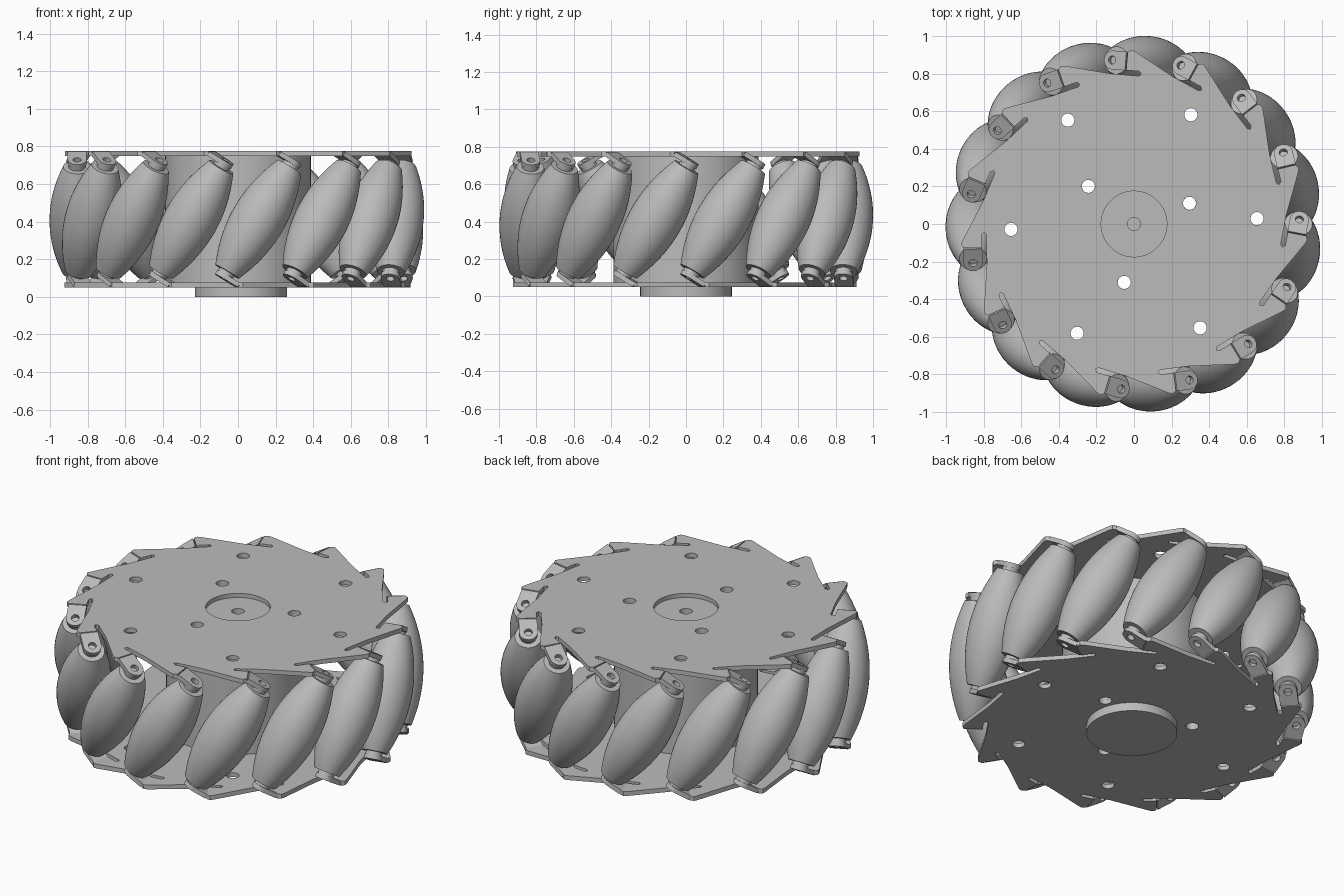
import bpy, bmesh
from math import sin, cos, pi, radians, atan2, hypot
from mathutils import Matrix

cube = bpy.data.objects.get("Cube")
if cube:
    bpy.data.objects.remove(cube, do_unlink=True)

COUNT = 15
START = radians(13.2)           # angle of the first roller
MID_Z = 0.4125                  # mid height between the plates
THICK = 0.026
AXLE_R, END_Y, END_Z = 0.86, 0.183, 0.3055
TILT = atan2(END_Y, END_Z)
AXLE = hypot(END_Y, END_Z)      # half length of a roller axle
BEND_Y = 0.11                   # where each tab folds out of the plate
PLATE_Z = 0.775 - MID_Z - THICK / 2

grey = bpy.data.materials.new("grey metal")
grey.use_nodes = True
grey.diffuse_color = (0.5, 0.5, 0.5, 1)
grey.node_tree.nodes["Principled BSDF"].inputs["Base Color"].default_value = (0.5, 0.5, 0.5, 1)


def circle(r, x=0, y=0, n=32):
    return [(x + r * cos(2 * pi * i / n), y + r * sin(2 * pi * i / n)) for i in range(n)]


def smooth(ob):
    bpy.ops.object.select_all(action='DESELECT')
    bpy.context.view_layer.objects.active = ob
    ob.select_set(True)
    bpy.ops.object.shade_smooth_by_angle(angle=radians(30))


def sheet(name, loops, thick, matrix):
    """Extrude an outline with holes into a solid centred on its own plane."""
    cu = bpy.data.curves.new(name, 'CURVE')
    cu.dimensions, cu.fill_mode, cu.extrude = '2D', 'BOTH', thick / 2
    for pts in loops:
        sp = cu.splines.new('POLY')
        sp.points.add(len(pts) - 1)
        for p, (x, y) in zip(sp.points, pts):
            p.co = (x, y, 0, 1)
        sp.use_cyclic_u = True
    cu.materials.append(grey)
    ob = bpy.data.objects.new(name, cu)
    bpy.context.collection.objects.link(ob)
    bpy.ops.object.select_all(action='DESELECT')
    bpy.context.view_layer.objects.active = ob
    ob.select_set(True)
    bpy.ops.object.convert(target='MESH')
    ob = bpy.context.view_layer.objects.active
    ob.matrix_world = matrix
    smooth(ob)
    return ob


def lathe(name, profile, steps):
    """Spin a (radius, z) profile about z."""
    bm = bmesh.new()
    vs = [bm.verts.new((r, 0, z)) for r, z in profile]
    es = [bm.edges.new(pair) for pair in zip(vs, vs[1:])]
    bmesh.ops.spin(bm, geom=vs + es, cent=(0, 0, 0), axis=(0, 0, 1),
                   angle=2 * pi, steps=steps)
    bmesh.ops.remove_doubles(bm, verts=bm.verts, dist=1e-5)
    bmesh.ops.recalc_face_normals(bm, faces=bm.faces)
    me = bpy.data.meshes.new(name)
    bm.to_mesh(me)
    bm.free()
    me.materials.append(grey)
    ob = bpy.data.objects.new(name, me)
    bpy.context.collection.objects.link(ob)
    smooth(ob)
    return ob


def copy(ob, matrix):
    new = ob.copy()
    bpy.context.collection.objects.link(new)
    new.matrix_world = matrix


def frame(i, flip=False):
    m = Matrix.Rotation(START + 2 * pi * i / COUNT, 4, 'Z') @ Matrix.Translation((0, 0, MID_Z))
    return m @ Matrix.Rotation(pi, 4, 'X') if flip else m


# Saw-tooth plate outline: slot, fold line and tooth tip, repeated round the rim
TOOTH = [(0.787, 0.195), (0.787, 0.04), (0.798, 0.028), (0.812, 0.04),
         (0.812, BEND_Y), (0.91, BEND_Y), (0.922, 0.09), (0.915, 0.07)]
outline = []
for i in range(COUNT):
    a = -2 * pi * i / COUNT
    outline += [(x * cos(a) - y * sin(a), x * sin(a) + y * cos(a)) for x, y in TOOTH]

bolts = [(0.315, radians(20.5 + 120 * i)) for i in range(3)]
vents = [(0.655, radians(2.5 + 60 * i)) for i in range(6)]


def holes(places, sign=1, base=START):
    return [circle(0.035, r * cos(sign * (a - base)), r * sin(sign * (a - base)), 20)
            for r, a in places]


# Side plates
lift = Matrix.Translation((0, 0, PLATE_Z))
sheet("top_plate", [outline, circle(0.175, n=48)] + holes(bolts + vents), THICK,
      frame(0) @ lift)
sheet("bottom_plate", [outline] + holes(bolts + vents, -1), THICK, frame(0, True) @ lift)

# Central drum with bolt holes and the hub boss below
sheet("drum", [circle(0.388, n=64), circle(0.035, n=20)] + holes(bolts, 1, 0), 0.676,
      Matrix.Translation((0, 0, MID_Z)))
sheet("hub_boss", [circle(0.245, n=64)], 0.052, Matrix.Translation((0.015, 0, 0.026)))

# Folded tab with a round end and an axle hole
reach = (END_Y - BEND_Y) / cos(TILT)
tab_outline = [(0.05, -reach)] + [(0.05 * cos(pi * i / 12), 0.05 * sin(pi * i / 12))
                                  for i in range(13)] + [(-0.05, -reach)]
tab_place = Matrix.Translation((AXLE_R, END_Y, END_Z)) @ Matrix.Rotation(-TILT, 4, 'X')
tab = sheet("tab", [tab_outline, circle(0.022, n=16)], THICK, frame(0) @ tab_place)

# Barrel roller with a collar at each end
half = 0.325
barrel = [(0.143 - 0.07 * (k / 10) ** 2, half * k / 10) for k in range(-10, 11)]
collar = AXLE - THICK / 2
profile = ([(0, -collar), (0.045, -collar), (0.045, -half)] + barrel
           + [(0.045, half), (0.045, collar), (0, collar)])
roller = lathe("roller", profile, 40)
roller_place = Matrix.Translation((AXLE_R, 0, 0)) @ Matrix.Rotation(-TILT, 4, 'X')
roller.matrix_world = frame(0) @ roller_place

# Repeat rollers and tabs round the wheel
for i in range(COUNT):
    copy(tab, frame(i, True) @ tab_place)
    if i:
        copy(tab, frame(i) @ tab_place)
        copy(roller, frame(i) @ roller_place)
